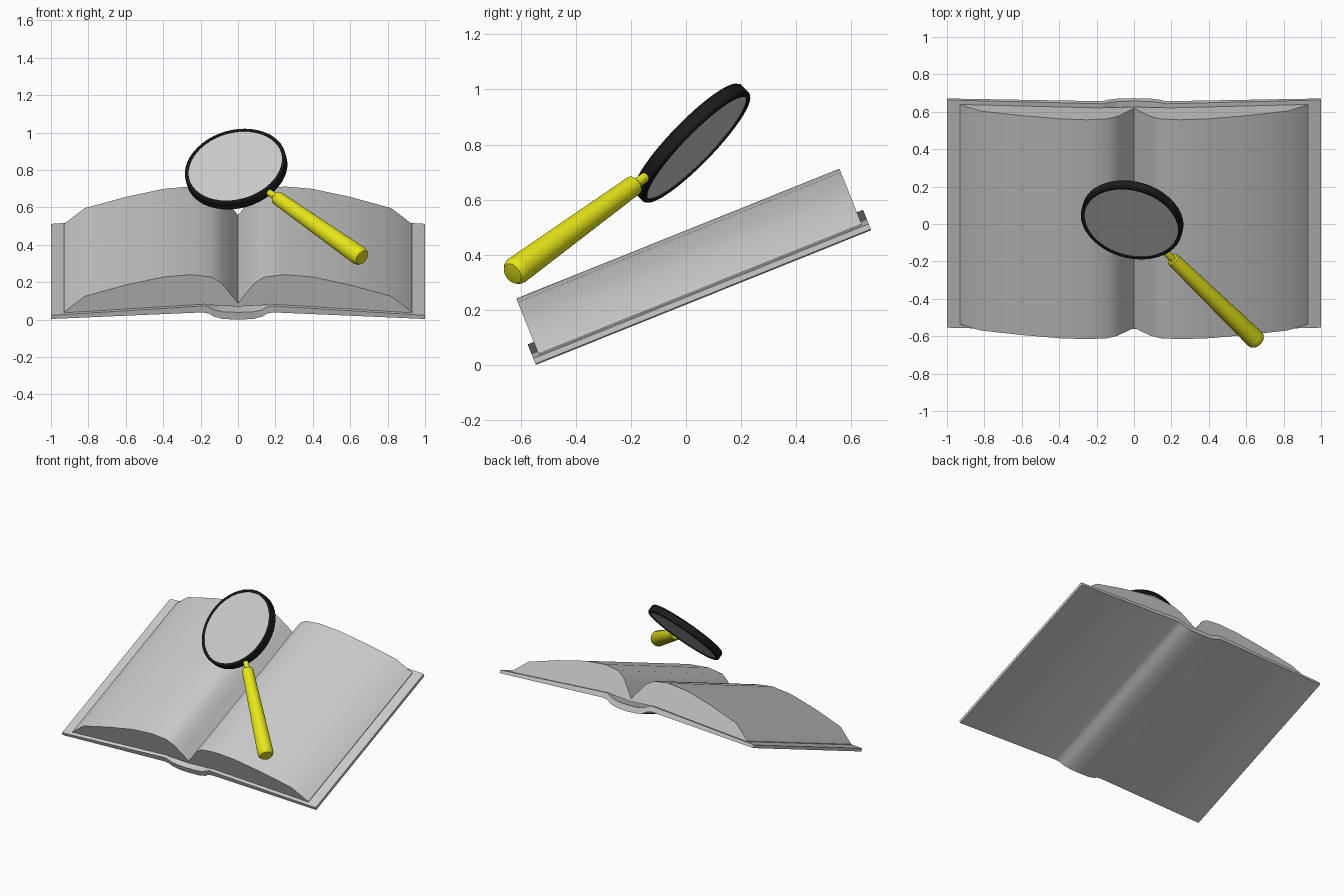
import bpy, bmesh, math
from mathutils import Vector, Matrix

if "Cube" in bpy.data.objects:
    bpy.data.objects.remove(bpy.data.objects["Cube"])

TILT = math.atan2(0.49, 1.22)


def material(name, rgb):
    m = bpy.data.materials.new(name)
    m.diffuse_color = (*rgb, 1)
    m.use_nodes = True
    m.node_tree.nodes["Principled BSDF"].inputs["Base Color"].default_value = m.diffuse_color
    return m


def finish(name, bm, matrix, mat=None, angle=35):
    bmesh.ops.recalc_face_normals(bm, faces=bm.faces)
    me = bpy.data.meshes.new(name)
    bm.to_mesh(me)
    bm.free()
    ob = bpy.data.objects.new(name, me)
    bpy.context.collection.objects.link(ob)
    ob.matrix_world = matrix
    if mat:
        me.materials.append(mat)
    bpy.ops.object.select_all(action='DESELECT')
    ob.select_set(True)
    bpy.context.view_layer.objects.active = ob
    bpy.ops.object.shade_smooth_by_angle(angle=math.radians(angle))
    return ob


def mirrored(points):
    """Complete a right-half line (from x=0 outwards) into a full left-to-right line."""
    return [(-x, h) for x, h in reversed(points) if x > 0] + points


def book_part(name, top, bottom, u0, u1):
    """Extrude a symmetric top/bottom cross-section up the tilted book."""
    t, b = mirrored(top), mirrored(bottom)
    bm = bmesh.new()
    face = bm.faces.new([bm.verts.new((x, u0, h)) for x, h in t + b[::-1]])
    res = bmesh.ops.extrude_face_region(bm, geom=[face], use_keep_orig=True)
    moved = [g for g in res['geom'] if isinstance(g, bmesh.types.BMVert)]
    bmesh.ops.translate(bm, verts=moved, vec=(0, u1 - u0, 0))
    matrix = Matrix.Translation((0, -0.545, 0)) @ Matrix.Rotation(TILT, 4, 'X')
    return finish(name, bm, matrix)


def lathe(name, profile, matrix, mat=None, sides=48, closed=False):
    """Revolve (radius, height) points around local z."""
    bm = bmesh.new()
    vs = [bm.verts.new((r, 0, z)) for r, z in profile]
    pairs = list(zip(vs, vs[1:]))
    if closed:
        pairs.append((vs[-1], vs[0]))
    edges = [bm.edges.new(p) for p in pairs]
    bmesh.ops.spin(bm, geom=vs + edges, cent=(0, 0, 0), axis=(0, 0, 1),
                   angle=math.tau, steps=sides, use_merge=True)
    bmesh.ops.remove_doubles(bm, verts=bm.verts, dist=1e-5)
    return finish(name, bm, matrix, mat)


# Book cover with rounded spine
book_part("book_cover",
          [(0, .042), (.08, .045), (.125, .055), (.15, .07), (.175, .08), (1, .025)],
          [(0, 0), (.08, .004), (.13, .018), (.155, .035), (.19, .042), (1, .004)],
          0, 1.312)

# Open page block
book_part("book_pages",
          [(0, .085), (.04, .138), (.087, .2), (.14, .236), (.25, .25), (.4, .236),
           (.6, .19), (.82, .125), (.93, .034)],
          [(0, .066), (.175, .076), (.93, .027)],
          .024, 1.288)

# Magnifier frame: n is the lens axis, d runs down the handle
d = Vector((.64, -.62, -.45)).normalized()
n = Vector((-.2, -.7, .68))
n = (n - d * n.dot(d)).normalized()
s = n.cross(d)
centre = Matrix.Translation((-.01, .022, .805))
lens_frame = centre @ Matrix((d, s, d.cross(s))).transposed().to_4x4()
handle_frame = centre @ Matrix((n, s, n.cross(s))).transposed().to_4x4()
if n.cross(s).dot(d) < 0:
    handle_frame = centre @ Matrix((s, n, s.cross(n))).transposed().to_4x4()

black = material("black", (.012, .012, .012))
yellow = material("yellow", (.8, .8, .01))

# Magnifier rim and lens
lathe("magnifier_rim",
      [(.256, -.0275), (.27, -.0275), (.276, -.02), (.276, .02), (.27, .0275), (.256, .0275)],
      lens_frame, black, closed=True)
lathe("magnifier_lens", [(0, -.021), (.258, -.021), (.258, .021), (0, .021)], lens_frame)

# Handle neck and tapered grip
lathe("handle_neck", [(0, .268), (.018, .268), (.018, .35), (0, .35)],
      handle_frame, yellow, sides=24)
lathe("handle_grip",
      [(0, .335), (.03, .335), (.037, .342), (.052, 1.02), (.049, 1.038), (.04, 1.05), (0, 1.056)],
      handle_frame, yellow, sides=32)
